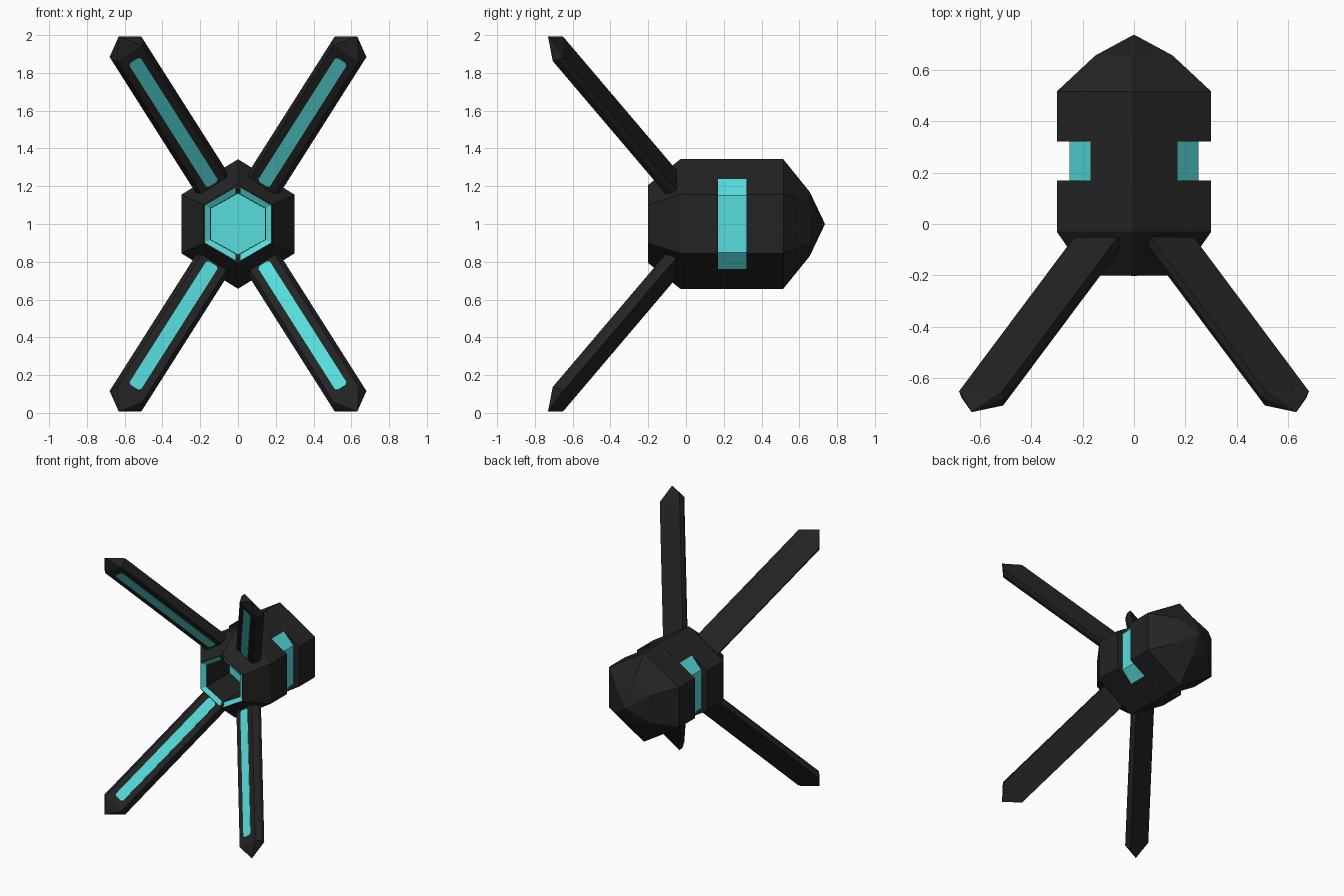
import bpy, bmesh
from mathutils import Vector

if "Cube" in bpy.data.objects:
    bpy.data.objects.remove(bpy.data.objects["Cube"])


def material(name, rgb):
    m = bpy.data.materials.new(name)
    m.diffuse_color = (*rgb, 1)
    m.use_nodes = True
    m.node_tree.nodes["Principled BSDF"].inputs["Base Color"].default_value = m.diffuse_color
    return m


BLACK = material("matte_black", (0.017, 0.017, 0.017))
TEAL = material("glow_teal", (0.095, 0.72, 0.72))


def finish(name, bm):
    bmesh.ops.recalc_face_normals(bm, faces=bm.faces)
    me = bpy.data.meshes.new(name)
    bm.to_mesh(me)
    bm.free()
    me.materials.append(BLACK)
    me.materials.append(TEAL)
    ob = bpy.data.objects.new(name, me)
    bpy.context.collection.objects.link(ob)
    return ob


def loft(name, rings, teal_bands=(), teal_start=False, rule=None):
    """Skin a list of equal-length point rings and cap both ends."""
    bm = bmesh.new()
    vs = [[bm.verts.new(p) for p in ring] for ring in rings]
    n = len(rings[0])
    start = bm.faces.new(vs[0])
    start.material_index = int(teal_start)
    for k in range(len(vs) - 1):
        for i in range(n):
            j = (i + 1) % n
            f = bm.faces.new((vs[k][i], vs[k][j], vs[k + 1][j], vs[k + 1][i]))
            f.material_index = int(k in teal_bands)
    bm.faces.new(vs[-1])
    bmesh.ops.remove_doubles(bm, verts=bm.verts, dist=1e-5)
    bm.normal_update()
    if rule:
        for f in bm.faces:
            f.material_index = int(rule(f))
    return finish(name, bm)


def hexagon(y, x, top, side):
    pts = [(0, top), (x, side), (x, -side), (0, -top), (-x, -side), (-x, side)]
    return [Vector((a, y, 1 + b)) for a, b in pts]


BODY = (0.30, 0.343, 0.155)

# Front housing with a deep socket, glowing funnel ring and glowing floor
loft("front_housing", [
    hexagon(0.10, 0.143, 0.162, 0.082),
    hexagon(-0.18, 0.145, 0.165, 0.083),
    hexagon(-0.20, 0.176, 0.200, 0.098),
    hexagon(-0.20, 0.182, 0.207, 0.102),
    hexagon(-0.03, *BODY),
    hexagon(0.17, *BODY)], teal_bands=(1,), teal_start=True)

# Waist: glowing notched sides under a dark spine
half = [(0.17, 0.238), (0.25, 0.15), (0.25, -0.15), (0.17, -0.238)]
outline = [(0, 0.343)] + half + [(0, -0.343)] + [(-x, z) for x, z in reversed(half)]
loft("waist", [[Vector((x, y, 1 + z)) for x, z in outline] for y in (0.17, 0.32)],
     rule=lambda f: abs(f.normal.x) > 0.65)

# Rear housing with a faceted nose
loft("rear_housing", [
    hexagon(0.32, *BODY),
    hexagon(0.515, *BODY),
    hexagon(0.655, 0.15, 0.17, 0.105),
    hexagon(0.735, 0.002, 0.002, 0.001)])

# Dark dividers splitting the funnel ring at top and bottom
for s, label in ((1, "top"), (-1, "bottom")):
    rings = [[Vector((x, y, 1 + s * z)) for y, z in
              ((-0.202, 0.204), (-0.202, 0.185), (-0.182, 0.162), (-0.17, 0.204))]
             for x in (-0.012, 0.012)]
    loft("ring_divider_" + label, rings)

# Four splayed arms, each with a pointed tip and a glowing strip on its front
for sx in (1, -1):
    for sz in (1, -1):
        tag = ("right" if sx > 0 else "left") + ("_upper" if sz > 0 else "_lower")
        radial = Vector((0.536 * sx, 0, 0.844 * sz))
        along = (0.813 * radial + Vector((0, -0.583, 0))).normalized()
        front = (-0.583 * radial + Vector((0, -0.813, 0))).normalized()
        wide = along.cross(front)
        tip = 1.111 * radial + Vector((0, -0.65, 1))

        def at(a, w, t):
            return tip + along * a + wide * w + front * t

        section = [(-0.1, 0), (0.1, 0), (0.1, 0.03), (0.078, 0.068),
                   (-0.078, 0.068), (-0.1, 0.03)]
        loft("arm_" + tag, [
            [at(-1.05, w, t) for w, t in section],
            [at(0, w, t) for w, t in section],
            [at(0.1, w * 0.01, 0.027 + t * 0.01) for w, t in section]])

        # Strip plate with clipped corners
        h, a0, a1, c = 0.036, -1.01, -0.055, 0.012
        strip = [(a0 + c, -h), (a1 - c, -h), (a1, -h + c), (a1, h - c),
                 (a1 - c, h), (a0 + c, h), (a0, h - c), (a0, -h + c)]
        loft("arm_strip_" + tag,
             [[at(a, w, t) for a, w in strip] for t in (0.066, 0.071)],
             rule=lambda f: True)
